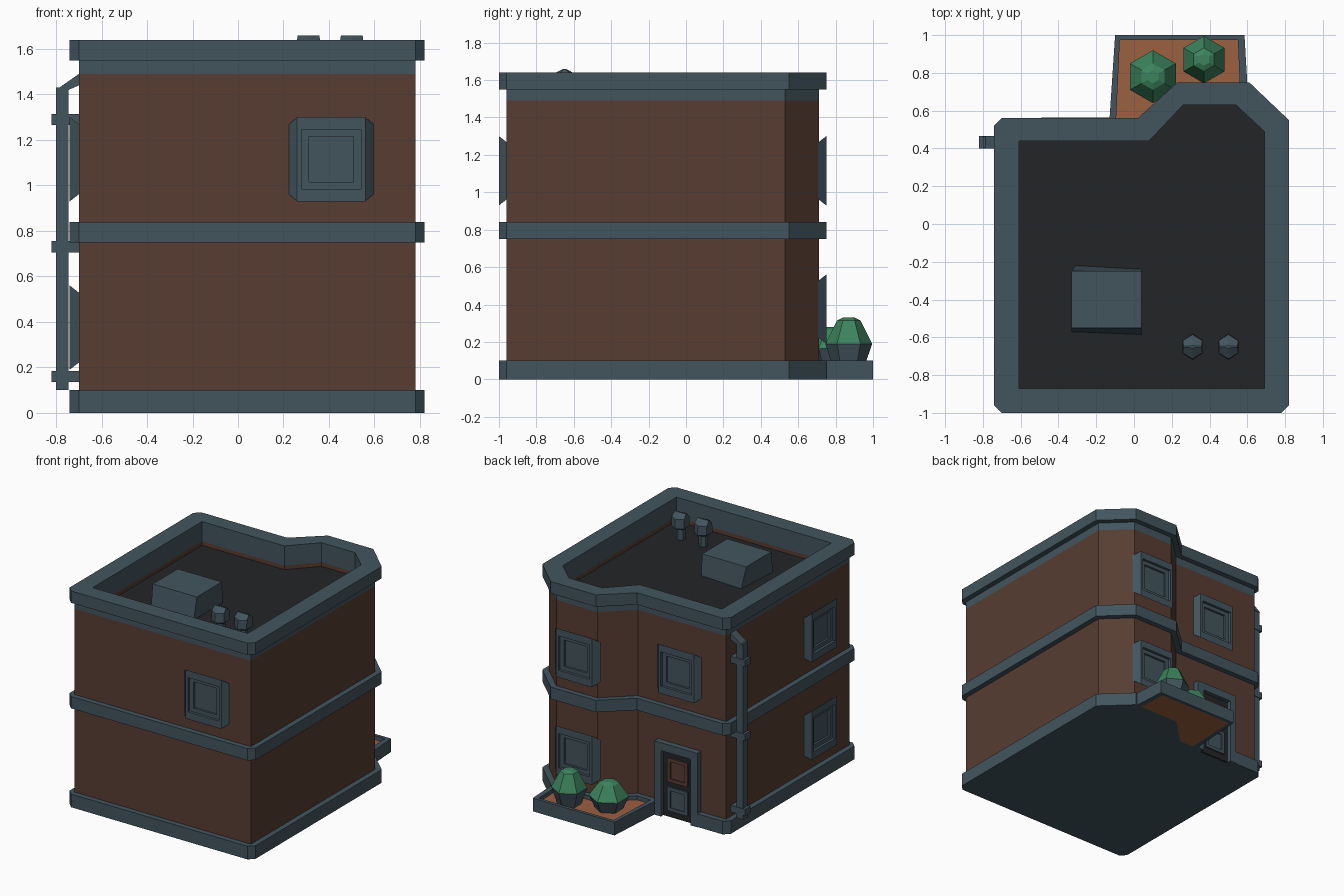
import bpy, bmesh, math
from mathutils import Vector, Matrix

if "Cube" in bpy.data.objects:
    bpy.data.objects.remove(bpy.data.objects["Cube"])


def material(name, rgb):
    m = bpy.data.materials.new(name)
    m.diffuse_color = (*rgb, 1)
    m.use_nodes = True
    m.node_tree.nodes["Principled BSDF"].inputs["Base Color"].default_value = m.diffuse_color
    return m


SLATE = material("slate", (0.055, 0.09, 0.11))
BRICK = material("brick", (0.095, 0.046, 0.032))
DARK = material("dark", (0.016, 0.018, 0.02))
SOIL = material("soil", (0.33, 0.115, 0.053))
LEAF = material("leaf", (0.045, 0.23, 0.11))


def loft(name, rings, mat, cyclic=False, matrix=None):
    """Skin equal-sized point rings; cap the ends unless cyclic."""
    bm = bmesh.new()
    vs = [[bm.verts.new(p) for p in r] for r in rings]
    n = len(vs[0])
    pairs = list(zip(vs, vs[1:])) + ([(vs[-1], vs[0])] if cyclic else [])
    for a, b in pairs:
        for i in range(n):
            j = (i + 1) % n
            bm.faces.new((a[i], a[j], b[j], b[i]))
    if not cyclic:
        bm.faces.new(vs[0])
        bm.faces.new(vs[-1])
    bmesh.ops.remove_doubles(bm, verts=bm.verts, dist=1e-5)
    bmesh.ops.recalc_face_normals(bm, faces=bm.faces)
    me = bpy.data.meshes.new(name)
    bm.to_mesh(me)
    bm.free()
    me.materials.append(mat)
    ob = bpy.data.objects.new(name, me)
    bpy.context.collection.objects.link(ob)
    if matrix:
        ob.matrix_world = matrix
    return ob


def at(outline, z):
    return [(x, y, z) for x, y in outline]


def prism(name, outline, z0, z1, mat):
    return loft(name, [at(outline, z0), at(outline, z1)], mat)


def wall_ring(name, outer, inner, z0, z1, mat):
    return loft(name, [at(outer, z0), at(outer, z1), at(inner, z1), at(inner, z0)], mat, cyclic=True)


def box(name, lo, hi, mat, matrix=None):
    r = [[(lo[0], lo[1], z), (hi[0], lo[1], z), (hi[0], hi[1], z), (lo[0], hi[1], z)]
         for z in (lo[2], hi[2])]
    return loft(name, r, mat, matrix=matrix)


def chamfer(pts, c):
    """Cut the three square corners of a footprint by c."""
    out = []
    for i, p in enumerate(pts):
        p = Vector(p)
        if i in (0, 1, 6):
            a = (Vector(pts[i - 1]) - p).normalized()
            b = (Vector(pts[(i + 1) % 7]) - p).normalized()
            out += [p + a * c, p + b * c]
        else:
            out.append(p)
    return [(v.x, v.y) for v in out]


# Footprints: trim bands, walls, inside of parapet
TRIM = chamfer([(-0.74, -1), (0.82, -1), (0.82, 0.55), (0.61, 0.75),
                (0.23, 0.75), (0.02, 0.56), (-0.74, 0.56)], 0.04)
WALL = chamfer([(-0.70, -0.96), (0.78, -0.96), (0.78, 0.53), (0.59, 0.71),
                (0.245, 0.71), (0.04, 0.52), (-0.70, 0.52)], 0)
INNER = chamfer([(-0.61, -0.87), (0.69, -0.87), (0.69, 0.49), (0.54, 0.63),
                 (0.26, 0.63), (0.08, 0.44), (-0.61, 0.44)], 0)
DOOR_X = -0.31

# Main body, with a doorway notch in the base band
notch = [(DOOR_X + u, y) for u, y in ((0.18, 0.56), (0.18, 0.52), (-0.18, 0.52), (-0.18, 0.56))]
prism("base_band", TRIM[:-2] + notch + TRIM[-2:], 0, 0.1, SLATE)
wall_ring("walls", WALL, INNER, 0.1, 1.49, BRICK)
prism("middle_band", TRIM, 0.75, 0.84, SLATE)
wall_ring("cornice", WALL, INNER, 1.49, 1.55, SLATE)
wall_ring("parapet", TRIM, INNER, 1.55, 1.64, SLATE)
prism("roof_floor", INNER, 1.42, 1.46, DARK)


# Windows: u across, depth outwards along local -y
def rect(hw, hh, d):
    return [(-hw, -d, -hh), (hw, -d, -hh), (hw, -d, hh), (-hw, -d, hh)]


def window(name, x, y, z, angle):
    steps = [(0.19, 0.15, -0.005), (0.15, 0.185, 0.04), (0.13, 0.13, 0.04),
             (0.13, 0.13, 0.02), (0.097, 0.1, 0.02), (0.097, 0.1, 0.004)]
    m = Matrix.Translation((x, y, z)) @ Matrix.Rotation(math.radians(angle), 4, 'Z')
    loft(name, [rect(*s) for s in steps], SLATE, matrix=m)


UP, LOW = 1.115, 0.375
window("front_window", 0.41, -0.96, UP, 0)
window("back_window", DOOR_X, 0.52, UP, 180)
for tag, z in (("upper", UP), ("lower", LOW)):
    window(tag + "_bay_window", 0.415, 0.71, z, 180)
    window(tag + "_left_window", -0.70, -0.60, z, -90)

# Door with U-shaped frame and two panes
arch = [(-0.18, 0), (-0.18, 0.56), (0.18, 0.56), (0.18, 0), (0.125, 0), (0.125, 0.5), (-0.125, 0.5), (-0.125, 0)]
loft("door_frame", [[(DOOR_X + u, y, z) for u, z in arch] for y in (0.515, 0.565)], SLATE)
box("door", (DOOR_X - 0.125, 0.51, 0), (DOOR_X + 0.125, 0.535, 0.5), DARK)
for name, z, mat in (("lower_door_pane", 0.14, SLATE), ("upper_door_pane", 0.36, BRICK)):
    m = Matrix.Translation((DOOR_X, 0.535, z)) @ Matrix.Rotation(math.pi, 4, 'Z')
    loft(name, [rect(0.085, 0.09, 0), rect(0.085, 0.09, 0.012), rect(0.06, 0.065, 0.012),
                rect(0.06, 0.065, 0.003)], mat, matrix=m)

# Drainpipe on the left wall, with brackets and a slanted inlet
box("drainpipe", (-0.80, 0.405, 0.1), (-0.745, 0.46, 1.43), SLATE)
inlet = [(-0.80, 1.42), (-0.745, 1.42), (-0.70, 1.44), (-0.70, 1.49)]
loft("drain_inlet", [[(x, y, z) for x, z in inlet] for y in (0.40, 0.465)], SLATE)
for i, z in enumerate((0.16, 0.73, 1.29)):
    box(f"pipe_bracket_{i + 1}", (-0.82, 0.40, z - 0.025), (-0.70, 0.465, z + 0.025), SLATE)

# Roof hatch, slightly wider at the bottom
loft("roof_hatch", [at([(-0.33, -0.57), (0.04, -0.585), (0.04, -0.24), (-0.31, -0.22)], 1.46),
                    at([(-0.33, -0.55), (0.04, -0.55), (0.04, -0.25), (-0.33, -0.25)], 1.62)], SLATE)


def hexagon(x, y, z, rx, ry):
    return [(x + rx * math.sin(k * math.pi / 3), y + ry * math.cos(k * math.pi / 3), z) for k in range(6)]


# Roof vents with ridged hoods
for i, x in enumerate((0.31, 0.5)):
    prof = [(1.46, 0.035, 0.03), (1.54, 0.035, 0.03), (1.56, 0.06, 0.07),
            (1.63, 0.06, 0.065), (1.66, 0.055, 0.006)]
    loft(f"roof_vent_{i + 1}", [hexagon(x, -0.65, *p) for p in prof], SLATE)

# Planter with soil and two bushes
outer = [(-0.13, 0.55), (0.02, 0.55), (0.23, 0.74), (0.60, 0.74), (0.585, 1.0), (-0.10, 1.0)]
inner = [(-0.095, 0.55), (0.02, 0.55), (0.23, 0.74), (0.56, 0.74), (0.55, 0.975), (-0.075, 0.975)]
wall_ring("planter_rim", outer, inner, 0, 0.1, SLATE)
prism("planter_soil", inner, 0, 0.07, SOIL)
for i, (x, y, r, mid, top) in enumerate(((0.10, 0.78, 0.14, 0.165, 0.28), (0.37, 0.87, 0.125, 0.19, 0.33))):
    loft(f"bush_base_{i + 1}", [hexagon(x, y, 0.06, r * 0.65, r * 0.65), hexagon(x, y, mid, r, r)], SLATE)
    loft(f"bush_top_{i + 1}", [hexagon(x, y, mid, r, r), hexagon(x, y, top - 0.015, r * 0.5, r * 0.5),
                               hexagon(x, y, top, r * 0.25, r * 0.25)], LEAF)
